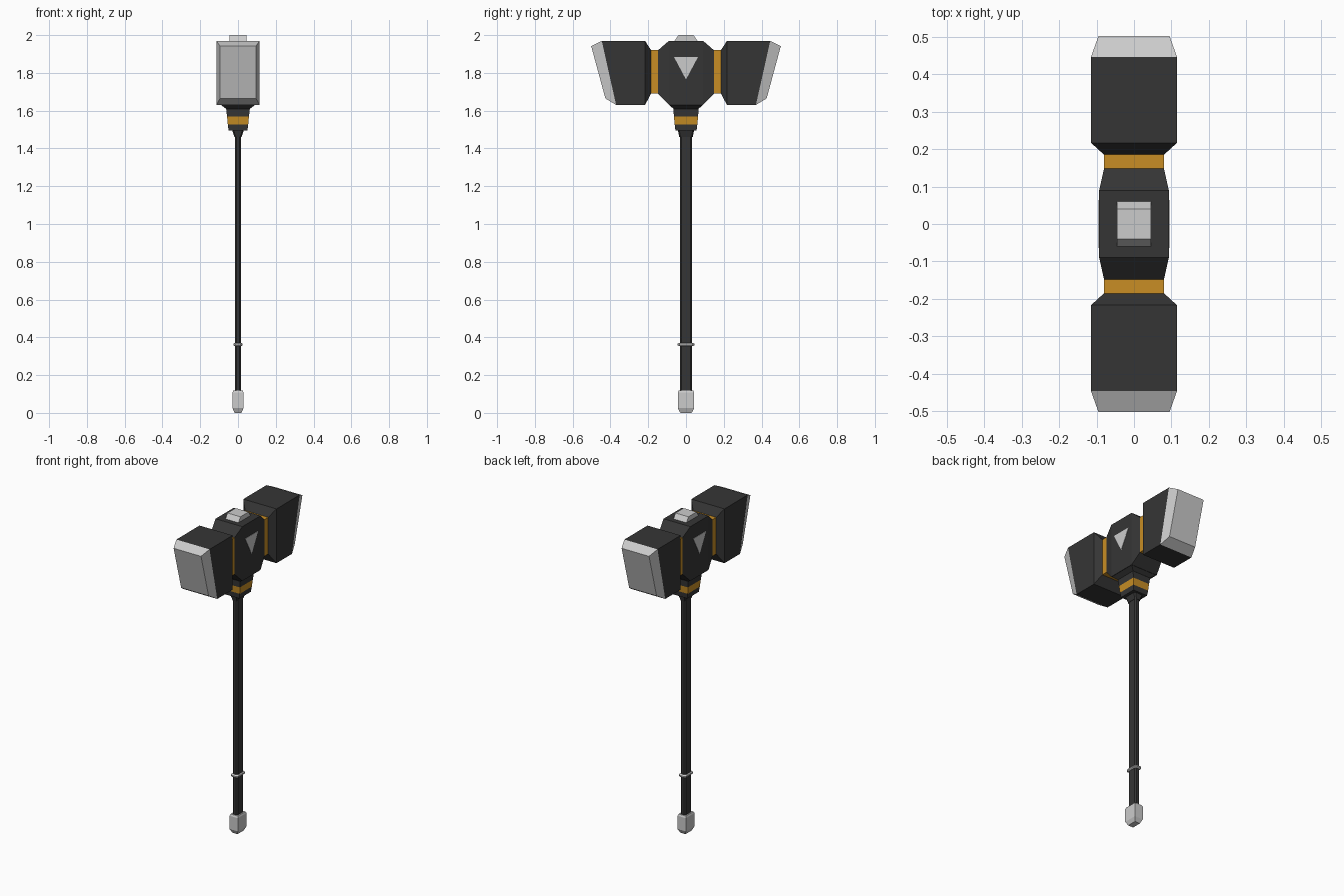
import bpy, bmesh

if "Cube" in bpy.data.objects:
    bpy.data.objects.remove(bpy.data.objects["Cube"])


def material(name, rgb):
    m = bpy.data.materials.new(name)
    m.diffuse_color = (*rgb, 1)
    m.use_nodes = True
    m.node_tree.nodes["Principled BSDF"].inputs["Base Color"].default_value = m.diffuse_color
    return m


DARK = material("dark iron", (0.036, 0.036, 0.036))
STEEL = material("pale steel", (0.6, 0.6, 0.6))
GOLD = material("gold", (0.58, 0.27, 0.018))


def loft(name, rings, mat):
    """Skin a closed solid through rings that have equal point counts."""
    bm = bmesh.new()
    vs = [[bm.verts.new(p) for p in r] for r in rings]
    n = len(vs[0])
    for a, b in zip(vs, vs[1:]):
        for i in range(n):
            j = (i + 1) % n
            bm.faces.new((a[i], a[j], b[j], b[i]))
    bm.faces.new(vs[0])
    bm.faces.new(vs[-1])
    bmesh.ops.recalc_face_normals(bm, faces=bm.faces)
    me = bpy.data.meshes.new(name)
    bm.to_mesh(me)
    bm.free()
    me.materials.append(mat)
    ob = bpy.data.objects.new(name, me)
    bpy.context.collection.objects.link(ob)
    return ob


def across(hx, y_low, z_low, y_top, z_top):
    """Rectangular ring facing along y, slanted if y_low differs from y_top."""
    return [(-hx, y_low, z_low), (hx, y_low, z_low),
            (hx, y_top, z_top), (-hx, y_top, z_top)]


def level(z, hx, hy, c=0.0):
    """Horizontal rectangle, with corners cut by c if given."""
    if not c:
        return [(-hx, -hy, z), (hx, -hy, z), (hx, hy, z), (-hx, hy, z)]
    return [(-hx + c, -hy, z), (hx - c, -hy, z), (hx, -hy + c, z), (hx, hy - c, z),
            (hx - c, hy, z), (-hx + c, hy, z), (-hx, hy - c, z), (-hx, -hy + c, z)]


# Central head block
loft("head_core", [across(hx, y, lo, y, hi) for hx, y, lo, hi in (
    (0.08, -0.148, 1.69, 1.92), (0.093, -0.09, 1.63, 1.97),
    (0.093, 0.09, 1.63, 1.97), (0.08, 0.148, 1.69, 1.92))], DARK)
loft("head_core_base", [level(1.632, 0.093, 0.09), level(1.61, 0.063, 0.067)], DARK)
loft("top_stud", [level(1.965, 0.045, 0.063), level(2.0, 0.045, 0.04)], STEEL)

# Striking heads, front and back
for side, s in (("front", -1), ("back", 1)):
    loft(side + "_gold_band", [across(0.08, s * y, 1.69, s * y, 1.92)
                               for y in (0.148, 0.185)], GOLD)
    loft(side + "_hammer_block", [
        across(0.08, s * 0.185, 1.69, s * 0.185, 1.92),
        across(0.115, s * 0.217, 1.63, s * 0.217, 1.97),
        across(0.115, s * 0.37, 1.63, s * 0.446, 1.97)], DARK)
    loft(side + "_striking_face", [
        across(0.115, s * 0.37, 1.63, s * 0.446, 1.97),
        across(0.095, s * 0.427, 1.665, s * 0.502, 1.942)], STEEL)

# Triangular inlays on both cheeks
for side, s in (("left", -1), ("right", 1)):
    loft(side + "_triangle_inlay", [
        [(s * x, -0.064, 1.885), (s * x, 0.064, 1.885), (s * x, 0, 1.765)]
        for x in (0.091, 0.095)], STEEL)

# Collar with gold band
collar = [(1.612, 0.063, 0.067), (1.57, 0.058, 0.064),
          (1.527, 0.054, 0.06), (1.495, 0.05, 0.056)]
for name, i, mat in (("upper_collar", 0, DARK), ("collar_band", 1, GOLD),
                     ("lower_collar", 2, DARK)):
    loft(name, [level(*collar[i]), level(*collar[i + 1])], mat)
loft("collar_neck", [level(1.497, 0.031, 0.043, 0.008),
                     level(1.46, 0.019, 0.036, 0.007)], DARK)

# Shaft, ring and pommel
loft("shaft", [level(0.1, 0.017, 0.033, 0.008), level(1.47, 0.017, 0.033, 0.008)], DARK)
loft("shaft_ring", [level(0.353, 0.019, 0.036, 0.008), level(0.358, 0.024, 0.044, 0.01),
                    level(0.366, 0.024, 0.044, 0.01), level(0.371, 0.019, 0.036, 0.008)], STEEL)
loft("pommel", [level(0.0, 0.018, 0.03), level(0.025, 0.029, 0.043),
                level(0.108, 0.029, 0.043), level(0.118, 0.025, 0.038)], STEEL)
